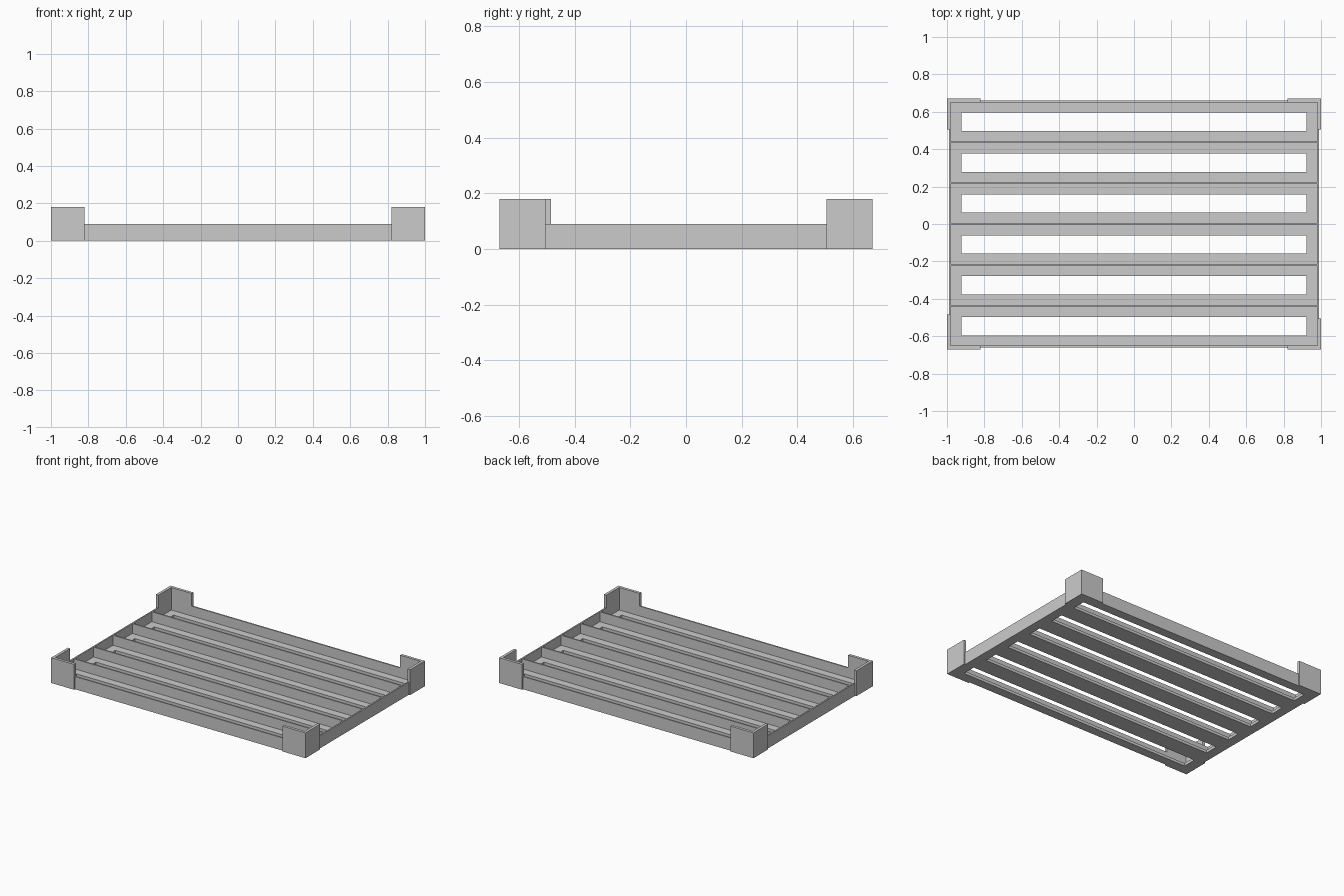
import bpy
import bmesh

cube = bpy.data.objects.get("Cube")
if cube:
    bpy.data.objects.remove(cube, do_unlink=True)

# One plain grey for the whole tray
GREY = (0.6, 0.6, 0.6, 1.0)
grey = bpy.data.materials.new("plain_grey")
grey.use_nodes = True
grey.diffuse_color = GREY
grey.node_tree.nodes["Principled BSDF"].inputs["Base Color"].default_value = GREY

# Overall sizes
OUT_X, OUT_Y = 1.0, 0.67        # outside of the corner guards
WALL_X, WALL_Y = 0.99, 0.66     # outside of the walls
IN_X, IN_Y = 0.98, 0.65         # inside of the walls
WALL_H, GUARD_H, FLOOR_T = 0.09, 0.18, 0.02
GUARD_W = 0.18
ROWS, PITCH = 6, 0.2185
SLOT_X, SLOT_HALF = 0.922, 0.049


def extrude_outline(name, cells, height):
    """Extrude a flat patch made of quads (corner lists) upwards from z = 0."""
    bm = bmesh.new()
    for cell in cells:
        bm.faces.new([bm.verts.new((x, y, 0)) for x, y in cell])
    bmesh.ops.remove_doubles(bm, verts=bm.verts[:], dist=1e-5)
    result = bmesh.ops.extrude_face_region(bm, geom=bm.faces[:], use_keep_orig=True)
    top = [g for g in result["geom"] if isinstance(g, bmesh.types.BMVert)]
    bmesh.ops.translate(bm, verts=top, vec=(0, 0, height))
    bmesh.ops.recalc_face_normals(bm, faces=bm.faces[:])
    mesh = bpy.data.meshes.new(name)
    bm.to_mesh(mesh)
    bm.free()
    mesh.materials.append(grey)
    obj = bpy.data.objects.new(name, mesh)
    bpy.context.collection.objects.link(obj)
    return obj


def rect(x0, x1, y0, y1):
    return [(x0, y0), (x1, y0), (x1, y1), (x0, y1)]


def corners(x, y):
    return rect(-x, x, -y, y)


# Slotted floor: a grid of cells with the slot cells left out
ys = [-IN_Y]
for row in range(ROWS):
    centre = (row - (ROWS - 1) / 2) * PITCH
    ys += [centre - SLOT_HALF, centre + SLOT_HALF]
ys.append(IN_Y)
xs = [-IN_X, -SLOT_X, SLOT_X, IN_X]
floor_cells = [rect(xs[i], xs[i + 1], ys[j], ys[j + 1])
               for i in range(3) for j in range(len(ys) - 1)
               if not (i == 1 and j % 2 == 1)]
extrude_outline("slotted_floor", floor_cells, FLOOR_T)

# Low rim of four mitred walls
outer, inner = corners(WALL_X, WALL_Y), corners(IN_X, IN_Y)
rim_cells = [[outer[i], outer[(i + 1) % 4], inner[(i + 1) % 4], inner[i]]
             for i in range(4)]
extrude_outline("rim_walls", rim_cells, WALL_H)

# Thin dividers between the slots
for k in range(1, ROWS):
    y = (k - ROWS / 2) * PITCH
    extrude_outline(f"divider_{k}", [rect(-IN_X, IN_X, y - 0.005, y + 0.005)], WALL_H)

# L-shaped corner guards, one with a slightly longer side
for sx, side in ((1, "left"), (-1, "right")):
    for sy, end in ((-1, "front"), (1, "back")):
        reach = 0.185 if (sx, sy) == (-1, -1) else 0.165
        legs = [rect(OUT_X - GUARD_W, IN_X, IN_Y, OUT_Y),
                rect(IN_X, OUT_X, IN_Y, OUT_Y),
                rect(IN_X, OUT_X, OUT_Y - reach, IN_Y)]
        placed = [[(sx * x, sy * y) for x, y in leg] for leg in legs]
        extrude_outline(f"{end}_{side}_corner_guard", placed, GUARD_H)
